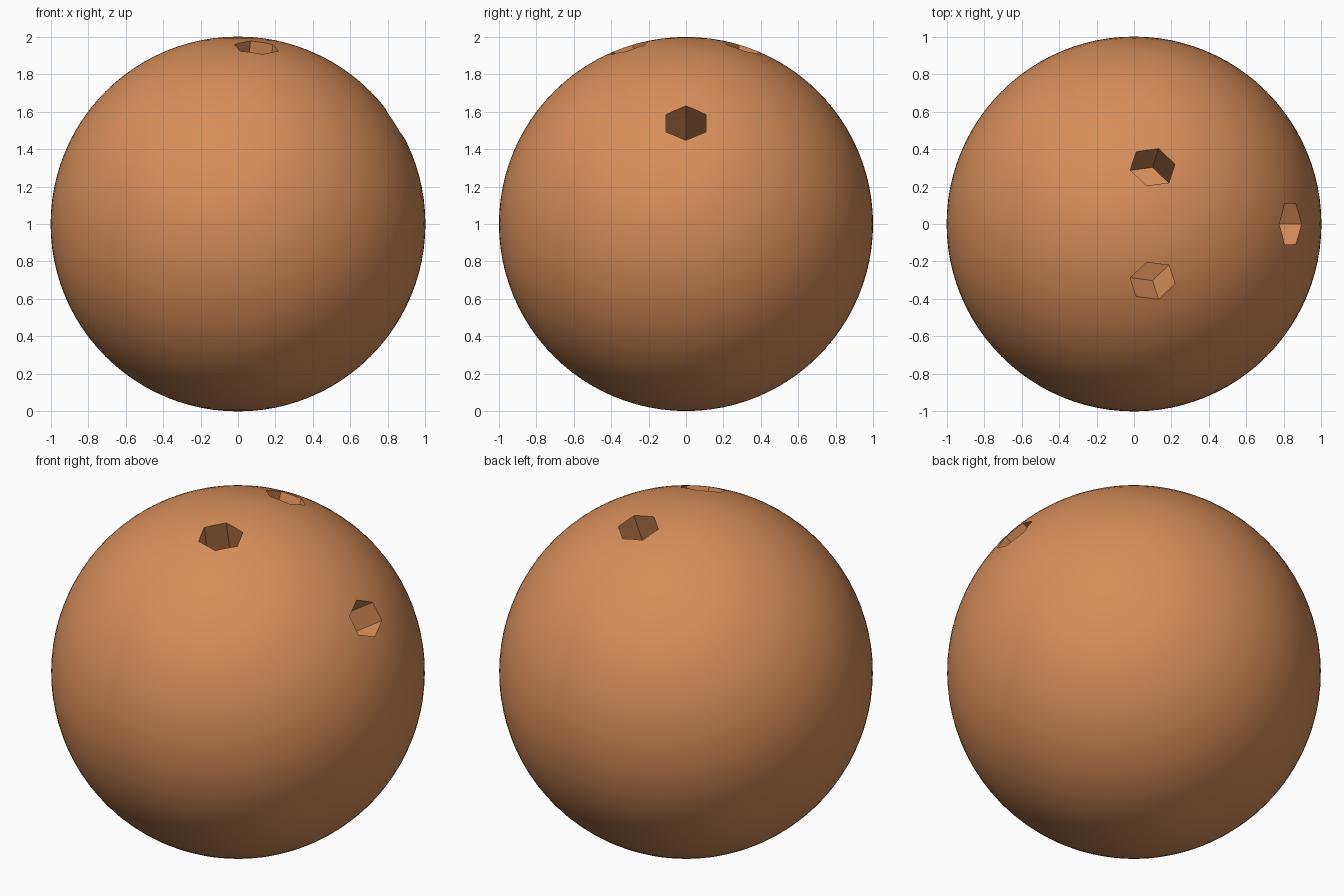
import bpy
from math import radians
from mathutils import Matrix, Vector

if "Cube" in bpy.data.objects:
    bpy.data.objects.remove(bpy.data.objects["Cube"])

CENTER = Vector((0, 0, 1))
DEPTH = 0.33

mat = bpy.data.materials.new("shell_brown")
mat.diffuse_color = (0.68, 0.27, 0.10, 1)
mat.use_nodes = True
mat.node_tree.nodes["Principled BSDF"].inputs["Base Color"].default_value = mat.diffuse_color

# round shell
bpy.ops.mesh.primitive_uv_sphere_add(segments=96, ring_count=48, radius=1, location=CENTER)
shell = bpy.context.object
shell.name = "shell"
shell.data.materials.append(mat)


def drill_hole(name, direction):
    """Six-sided pit pointing at the centre, one corner along the meridian."""
    n = Vector(direction).normalized()
    side = Vector((0, 0, 1)).cross(n).normalized()
    up = n.cross(side)
    bpy.ops.mesh.primitive_cylinder_add(vertices=6, radius=1, depth=2 * DEPTH)
    cutter = bpy.context.object
    cutter.name = name
    cutter.data.materials.append(mat)
    basis = Matrix((side * 0.125, up * 0.11, n)).transposed().to_4x4()
    cutter.data.transform(Matrix.Translation(CENTER + n * 0.995) @ basis)
    cutter.hide_render = True
    mod = shell.modifiers.new(name, "BOOLEAN")
    mod.operation = "DIFFERENCE"
    mod.solver = "EXACT"
    mod.object = cutter
    bpy.ops.object.select_all(action="DESELECT")
    shell.select_set(True)
    bpy.context.view_layer.objects.active = shell
    bpy.ops.object.modifier_apply(modifier=name)
    bpy.data.objects.remove(cutter)


# two holes near the top, one on the right
drill_hole("hole_back", (0.10, 0.305, 0.947))
drill_hole("hole_front", (0.10, -0.305, 0.947))
drill_hole("hole_right", (0.84, 0, 0.543))

bpy.ops.object.shade_smooth_by_angle(angle=radians(30))
